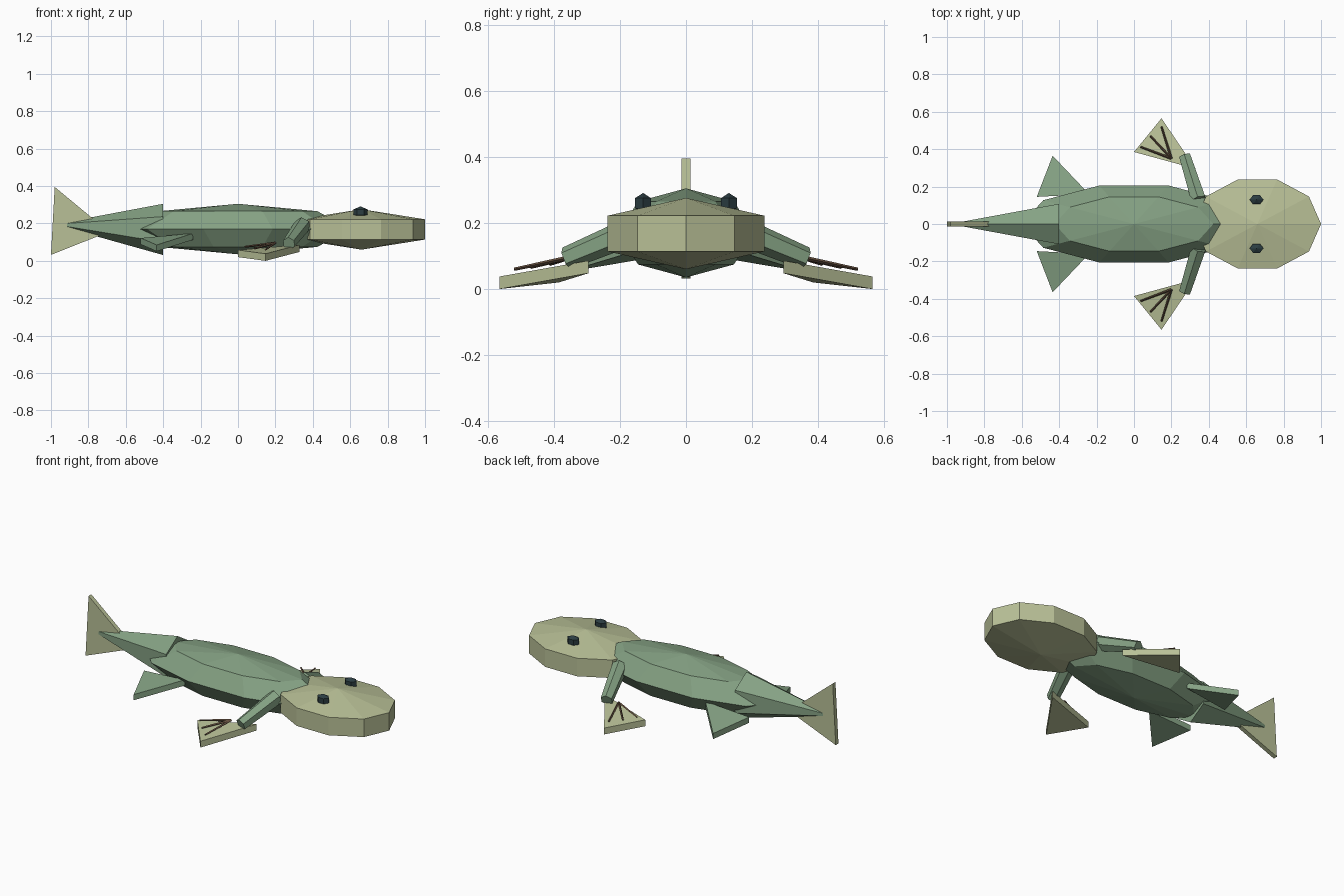
import bpy
import bmesh
from math import sin, cos, pi
from mathutils import Vector

if "Cube" in bpy.data.objects:
    bpy.data.objects.remove(bpy.data.objects["Cube"], do_unlink=True)


def material(name, rgb):
    mat = bpy.data.materials.new(name)
    mat.use_nodes = True
    mat.diffuse_color = (*rgb, 1)
    mat.node_tree.nodes["Principled BSDF"].inputs["Base Color"].default_value = (*rgb, 1)
    return mat


GREEN = material("skin green", (0.235, 0.36, 0.23))
PALE = material("pale olive", (0.485, 0.53, 0.31))
DARK = material("eye dark", (0.025, 0.048, 0.055))
BROWN = material("toe brown", (0.13, 0.08, 0.05))


def add_object(name, verts, faces, mat):
    bm = bmesh.new()
    points = [bm.verts.new(v) for v in verts]
    for face in faces:
        bm.faces.new([points[i] for i in face])
    bmesh.ops.recalc_face_normals(bm, faces=bm.faces)
    mesh = bpy.data.meshes.new(name)
    bm.to_mesh(mesh)
    bm.free()
    mesh.materials.append(mat)
    obj = bpy.data.objects.new(name, mesh)
    bpy.context.collection.objects.link(obj)
    return obj


def ellipsoid(name, center, radii, sides, bands, mat):
    """Faceted ball with poles on z and a corner on +x."""
    cx, cy, cz = center
    rx, ry, rz = radii
    verts = []
    for b in range(1, bands):
        p = pi * b / bands
        for s in range(sides):
            a = 2 * pi * s / sides
            verts.append((cx + rx * sin(p) * cos(a), cy + ry * sin(p) * sin(a), cz + rz * cos(p)))
    top, bottom = len(verts), len(verts) + 1
    verts += [(cx, cy, cz + rz), (cx, cy, cz - rz)]
    faces = []
    last = (bands - 2) * sides
    for s in range(sides):
        t = (s + 1) % sides
        faces.append((top, s, t))
        faces.append((bottom, last + t, last + s))
        for b in range(bands - 2):
            k = b * sides
            faces.append((k + s, k + sides + s, k + sides + t, k + t))
    return add_object(name, verts, faces, mat)


def limb(name, start, end, r1, r2, sides, mat):
    """Tapered prism between two points, with one edge running along the top."""
    start, end = Vector(start), Vector(end)
    axis = (end - start).normalized()
    side = axis.cross(Vector((0, 0, 1))).normalized()
    up = side.cross(axis)
    verts = []
    for point, r in ((start, r1), (end, r2)):
        for s in range(sides):
            a = 2 * pi * s / sides
            verts.append(point + r * (up * cos(a) + side * sin(a)))
    faces = [range(sides), range(sides, 2 * sides)]
    for s in range(sides):
        t = (s + 1) % sides
        faces.append((s, t, sides + t, sides + s))
    return add_object(name, verts, faces, mat)


def plate(name, corners, offset, mat):
    """Flat outline given thickness along an offset."""
    n = len(corners)
    verts = [Vector(c) for c in corners]
    verts += [v + Vector(offset) for v in verts]
    faces = [range(n), range(n, 2 * n)]
    for i in range(n):
        j = (i + 1) % n
        faces.append((i, j, n + j, n + i))
    return add_object(name, verts, faces, mat)


# Body and flat head
ellipsoid("body", (0, 0, 0.17), (0.6, 0.216, 0.135), 10, 4, GREEN)
ellipsoid("head", (0.66, 0, 0.168), (0.393, 0.289, 0.108), 10, 3, PALE)

# Six-sided tail cone with an upright fin
base = [(-0.4, 0.125 * sin(pi * s / 3), 0.168 + 0.137 * cos(pi * s / 3)) for s in range(6)]
sides = [(s, (s + 1) % 6, 6) for s in range(6)]
add_object("tail", base + [(-0.985, 0, 0.195)], sides + [range(6)], GREEN)
plate("tail_fin", [(-0.98, -0.013, 0.395), (-1.0, -0.013, 0.032), (-0.69, -0.013, 0.155)],
      (0, 0.026, 0), PALE)

# Paired parts on both flanks
for prefix, m in (("front", -1), ("back", 1)):
    ellipsoid(prefix + "_eye", (0.655, m * 0.13, 0.26), (0.043, 0.032, 0.031), 6, 3, DARK)
    limb(prefix + "_leg", (0.345, m * 0.13, 0.19), (0.272, m * 0.362, 0.093), 0.045, 0.035, 6, GREEN)
    plate(prefix + "_foot",
          [(0.147, m * 0.565, 0.038), (0, m * 0.385, 0.058), (0.33, m * 0.295, 0.086)],
          (0, 0, -0.038), PALE)
    toe_tips = [(0.147, m * 0.52, 0.06), (0.088, m * 0.47, 0.066), (0.035, m * 0.412, 0.075)]
    for i, tip in enumerate(toe_tips):
        limb(f"{prefix}_toe_{i + 1}", (0.2, m * 0.35, 0.096), tip, 0.007, 0.005, 4, BROWN)
    plate(prefix + "_hind_fin",
          [(-0.435, m * 0.365, 0.085), (-0.52, m * 0.145, 0.122), (-0.24, m * 0.16, 0.147)],
          (0, 0, -0.034), GREEN)
